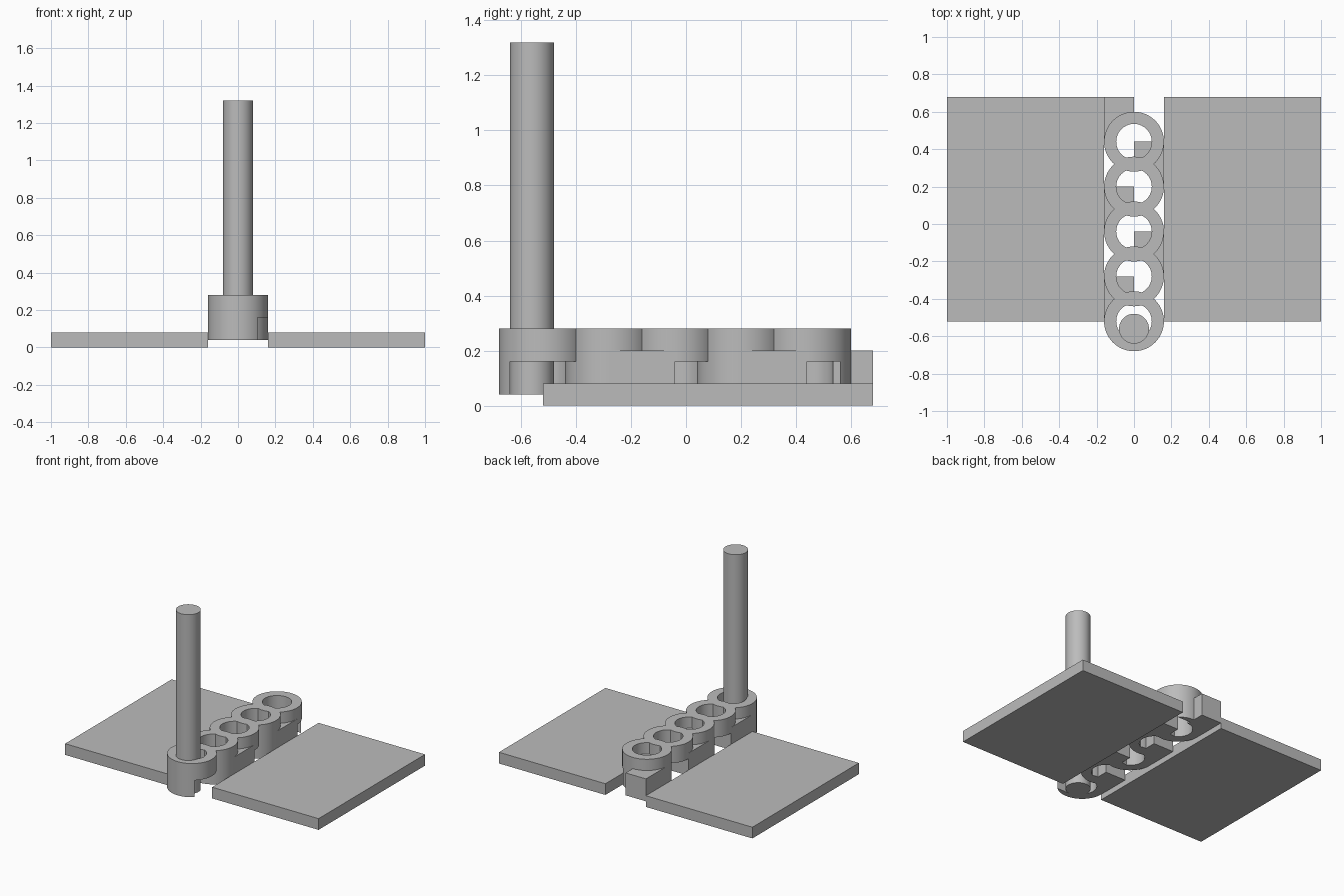
import bpy, math

if "Cube" in bpy.data.objects:
    bpy.data.objects.remove(bpy.data.objects["Cube"])

OUTER, HOLE = 0.16, 0.095      # knuckle radii
LOW, SHELF, BLOCK_TOP, TOP = 0.04, 0.16, 0.20, 0.28
PITCH = 0.24

grey = bpy.data.materials.new("grey")
grey.diffuse_color = (0.5, 0.5, 0.5, 1)
grey.use_nodes = True
grey.node_tree.nodes["Principled BSDF"].inputs["Base Color"].default_value = grey.diffuse_color


def box(name, lo, hi):
    bpy.ops.mesh.primitive_cube_add(size=1, location=[(a + b) / 2 for a, b in zip(lo, hi)])
    ob = bpy.context.object
    ob.name = name
    ob.scale = [b - a for a, b in zip(lo, hi)]
    bpy.ops.object.transform_apply(location=False, rotation=False, scale=True)
    ob.data.materials.append(grey)
    return ob


def rod(name, y, r, z0, z1):
    bpy.ops.mesh.primitive_cylinder_add(vertices=64, radius=r, depth=z1 - z0,
                                        location=(0, y, (z0 + z1) / 2))
    ob = bpy.context.object
    ob.name = name
    ob.data.materials.append(grey)
    return ob


def cut(ob, *cutters):
    bpy.context.view_layer.objects.active = ob
    for c in cutters:
        m = ob.modifiers.new("cut", 'BOOLEAN')
        m.operation, m.solver, m.object = 'DIFFERENCE', 'EXACT', c
        bpy.ops.object.modifier_apply(modifier=m.name)


def smooth(ob):
    bpy.ops.object.select_all(action='DESELECT')
    ob.select_set(True)
    bpy.context.view_layer.objects.active = ob
    bpy.ops.object.shade_smooth_by_angle(angle=math.radians(30))


# Hinge leaves
box("left_leaf", (-1, -0.52, 0), (-OUTER, 0.68, 0.08))
box("right_leaf", (OUTER, -0.52, 0), (1, 0.68, 0.08))

# Knuckles alternate between the left and right leaf
for i in range(5):
    y = -0.52 + i * PITCH
    s = -1 if i % 2 == 0 else 1
    side = "left" if s < 0 else "right"
    ring = rod(f"{side}_knuckle_{i + 1}", y, OUTER, LOW, TOP)
    x0, x1 = sorted((0, s * OUTER))
    block = box(f"{side}_block_{i + 1}", (x0, y, LOW), (x1, y + PITCH, BLOCK_TOP))
    bore = rod("bore_cutter", y, HOLE, -0.1, 0.5)
    # Clearance under the ring for the opposite block
    x0, x1 = sorted((0, -s * 0.3))
    slot = box("slot_cutter", (x0, y - 0.12, -0.1), (x1, y + 0.12, SHELF))
    cut(ring, bore, slot)
    cut(block, bore)
    for c in (bore, slot):
        bpy.data.objects.remove(c)
    smooth(ring)
    smooth(block)

# Tall pin standing in the front knuckle
smooth(rod("pin", -0.56, 0.08, LOW, 1.32))
